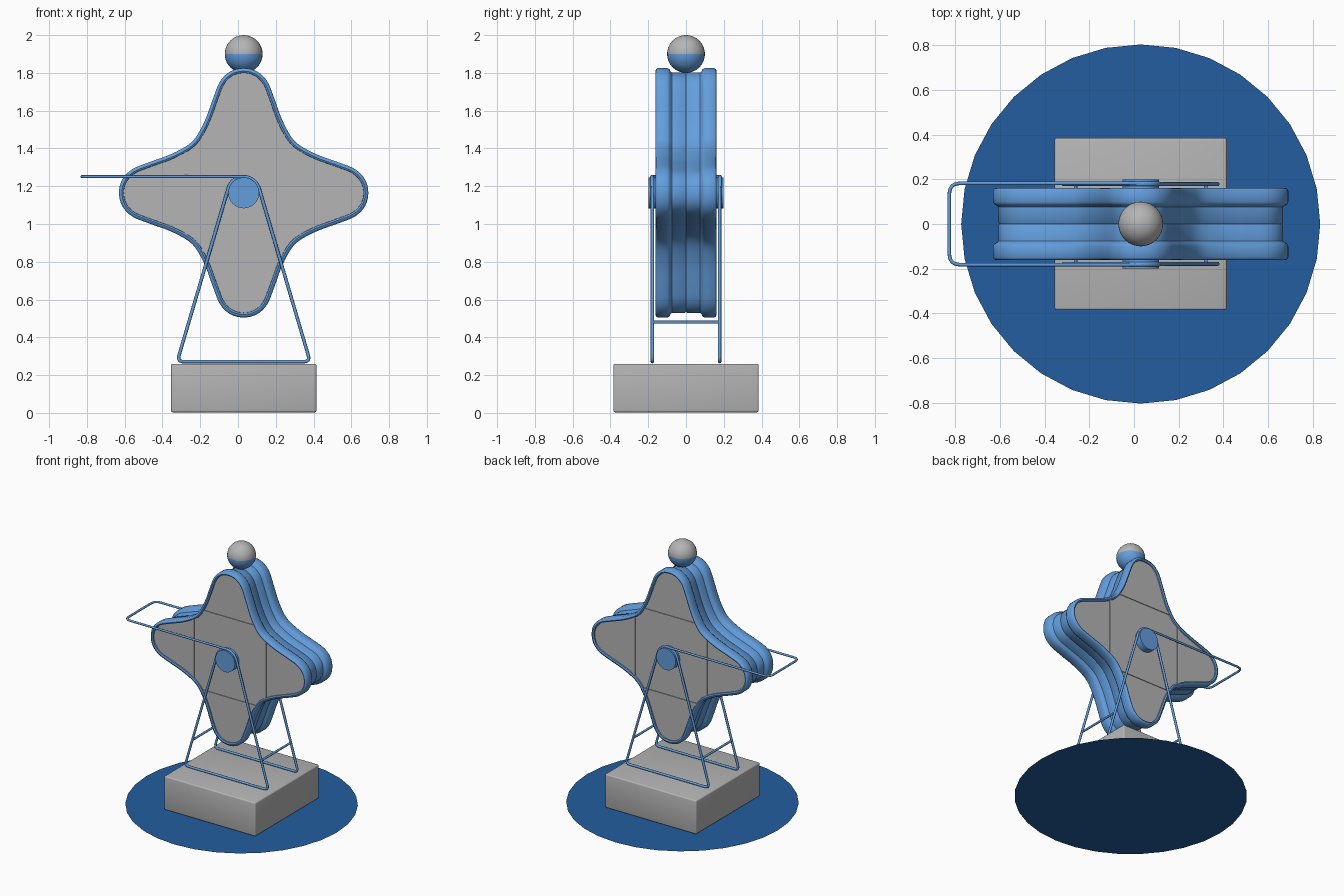
import bpy, bmesh, math
from mathutils import Vector

if "Cube" in bpy.data.objects:
    bpy.data.objects.remove(bpy.data.objects["Cube"])

CX, CZ = 0.03, 1.165          # wheel axis


def material(name, rgb):
    m = bpy.data.materials.new(name)
    m.diffuse_color = (*rgb, 1)
    m.use_nodes = True
    m.node_tree.nodes["Principled BSDF"].inputs["Base Color"].default_value = m.diffuse_color
    return m


BLUE = material("sky blue", (0.125, 0.34, 0.72))
GRAY = material("light gray", (0.46, 0.46, 0.46))
NAVY = material("deep blue", (0.016, 0.11, 0.35))


def finish(bm, name, mats, angle=35):
    bmesh.ops.recalc_face_normals(bm, faces=bm.faces)
    me = bpy.data.meshes.new(name)
    bm.to_mesh(me)
    bm.free()
    for m in mats:
        me.materials.append(m)
    ob = bpy.data.objects.new(name, me)
    bpy.context.collection.objects.link(ob)
    select(ob)
    if angle:
        bpy.ops.object.shade_smooth_by_angle(angle=math.radians(angle))
    return ob


def select(ob):
    bpy.ops.object.select_all(action='DESELECT')
    ob.select_set(True)
    bpy.context.view_layer.objects.active = ob


def box(name, size, loc, mat, bevel=0.0):
    bm = bmesh.new()
    bmesh.ops.create_cube(bm, size=1)
    for v in bm.verts:
        v.co = Vector(v.co[i] * size[i] + loc[i] for i in range(3))
    if bevel:
        bmesh.ops.bevel(bm, geom=bm.edges[:], offset=bevel, segments=3,
                        affect='EDGES', profile=0.5)
    return finish(bm, name, [mat])


def cylinder(name, r, y0, y1, mat):
    bm = bmesh.new()
    bmesh.ops.create_cone(bm, cap_ends=True, segments=32, radius1=r, radius2=r, depth=abs(y1 - y0))
    for v in bm.verts:
        x, y, z = v.co
        v.co = (CX + x, (y0 + y1) / 2 + z, CZ + y)
    return finish(bm, name, [mat])


def fillet(a, corner, b, r, n=6):
    """Rounded corner between the lines corner-a and corner-b."""
    c = Vector(corner)
    p = c + (Vector(a) - c).normalized() * r
    q = c + (Vector(b) - c).normalized() * r
    return [p * (1 - t) ** 2 + c * 2 * t * (1 - t) + q * t * t for t in [i / n for i in range(n + 1)]]


def wire(name, pts, r, closed=False):
    cu = bpy.data.curves.new(name, 'CURVE')
    cu.dimensions = '3D'
    cu.bevel_depth = r
    cu.bevel_resolution = 2
    cu.use_fill_caps = True
    sp = cu.splines.new('POLY')
    sp.points.add(len(pts) - 1)
    for p, co in zip(sp.points, pts):
        p.co = (*co, 1)
    sp.use_cyclic_u = closed
    cu.materials.append(BLUE)
    ob = bpy.data.objects.new(name, cu)
    bpy.context.collection.objects.link(ob)
    select(ob)
    bpy.ops.object.convert(target='MESH')
    bpy.ops.object.shade_smooth_by_angle(angle=math.radians(50))


# Four-lobed outline: half a lobe as (along, sideways), mirrored and turned
half = [(0.66, 0), (0.643, 0.07), (0.59, 0.125), (0.50, 0.162), (0.40, 0.198), (0.322, 0.236)]
lobe = [(a, -b) for a, b in half[:0:-1]] + half + [(0.272, 0.272)]
ctrl = []
for k in range(4):
    c, s = round(math.cos(k * math.pi / 2)), round(math.sin(k * math.pi / 2))
    ctrl += [Vector((a * c - b * s, a * s + b * c)) for a, b in lobe]
outline = []
N = len(ctrl)
for i in range(N):
    p0, p1, p2, p3 = (ctrl[(i + d) % N] for d in (-1, 0, 1, 2))
    for t in (0, 0.25, 0.5, 0.75):
        outline.append(0.5 * (2 * p1 + (p2 - p0) * t + (2 * p0 - 5 * p1 + 4 * p2 - p3) * t * t
                              + (3 * p1 - p0 - 3 * p2 + p3) * t ** 3))
M = len(outline)
normals = []
for i in range(M):
    d = (outline[(i + 1) % M] - outline[i - 1]).normalized()
    normals.append(Vector((d.y, -d.x)))

# Wheel body: rim profile (outward offset, depth) swept around the outline
prof = [(-0.026, -0.148), (-0.025, -0.157), (-0.016, -0.162), (-0.006, -0.159), (0, -0.150),
        (0, -0.098), (-0.006, -0.087), (-0.018, -0.082), (-0.024, -0.075), (-0.024, -0.006)]
prof = prof + [(-0.029, 0)] + [(o, -y) for o, y in prof[::-1]]
bm = bmesh.new()
rings = []
for off, y in prof:
    pts = [p + n * off for p, n in zip(outline, normals)]
    rings.append([bm.verts.new((CX + p.x, y, CZ + p.y)) for p in pts])
for r0, r1 in zip(rings, rings[1:]):
    for i in range(M):
        j = (i + 1) % M
        bm.faces.new((r0[i], r0[j], r1[j], r1[i]))
for ring in (rings[0], rings[-1]):
    bm.faces.new(ring).material_index = 1
finish(bm, "wheel_body", [BLUE, GRAY], 40)

# Seam strips on the faces, hubs, stand frames
for side, tag in ((-1, "front"), (1, "back")):
    for s, pos in ((-1, "low"), (1, "high")):
        box(f"{tag}_seam_across_{pos}", (0.44, 0.008, 0.02), (CX, side * 0.149, CZ + s * 0.304), GRAY)
        box(f"{tag}_seam_upright_{pos}", (0.02, 0.008, 0.44), (CX + s * 0.304, side * 0.149, CZ), GRAY)
    cylinder(f"{tag}_hub", 0.082, side * 0.14, side * 0.198, BLUE)
    y = side * 0.178
    arc = [Vector((CX + 0.085 * math.cos(a), y, CZ + 0.085 * math.sin(a)))
           for a in [math.radians(164 - 148 * i / 20) for i in range(21)]]
    lo, ro = (CX - 0.352, y, 0.271), (CX + 0.352, y, 0.271)
    wire(f"{tag}_stand_frame",
         arc + fillet(arc[-1], ro, lo, 0.035) + fillet(ro, lo, arc[0], 0.035), 0.009, True)

# Cross bars between the frames
for s, tag in ((-1, "left"), (1, "right")):
    x = CX + s * 0.291
    wire(f"{tag}_cross_bar", [(x, -0.178, 0.48), (x, 0.178, 0.48)], 0.008)

# U-shaped handle leaving the top of the hubs
Y, X, Z = 0.182, -0.826, 1.251
ends = [(CX, -Y, Z), (X, -Y, Z), (X, Y, Z), (CX, Y, Z)]
hook = [(CX + 0.086 * math.sin(a), CZ + 0.086 * math.cos(a)) for a in
        [math.radians(70 - 10 * i) for i in range(8)]]
wire("handle", [(x, -Y, z) for x, z in hook] + fillet(ends[0], ends[1], ends[2], 0.05)
     + fillet(ends[1], ends[2], ends[3], 0.05) + [(x, Y, z) for x, z in hook[::-1]], 0.008)

# Two-tone ball on top: lower half blue
bm = bmesh.new()
bmesh.ops.create_uvsphere(bm, u_segments=32, v_segments=20, radius=0.1)
for f in bm.faces:
    f.material_index = 0 if f.calc_center_median().z > 0 else 1
bmesh.ops.translate(bm, verts=bm.verts, vec=(CX, 0, 1.9))
finish(bm, "top_ball", [GRAY, BLUE], 60)

# Base block and flat ground disc
box("base_block", (0.77, 0.77, 0.257), (CX, 0, 0.1315), GRAY, 0.01)
bm = bmesh.new()
bmesh.ops.create_circle(bm, cap_ends=True, segments=32, radius=0.803)
bmesh.ops.translate(bm, verts=bm.verts, vec=(CX, 0, 0))
ob = finish(bm, "floor_disc", [NAVY], 0)
if ob.data.polygons[0].normal.z < 0:
    ob.data.flip_normals()
